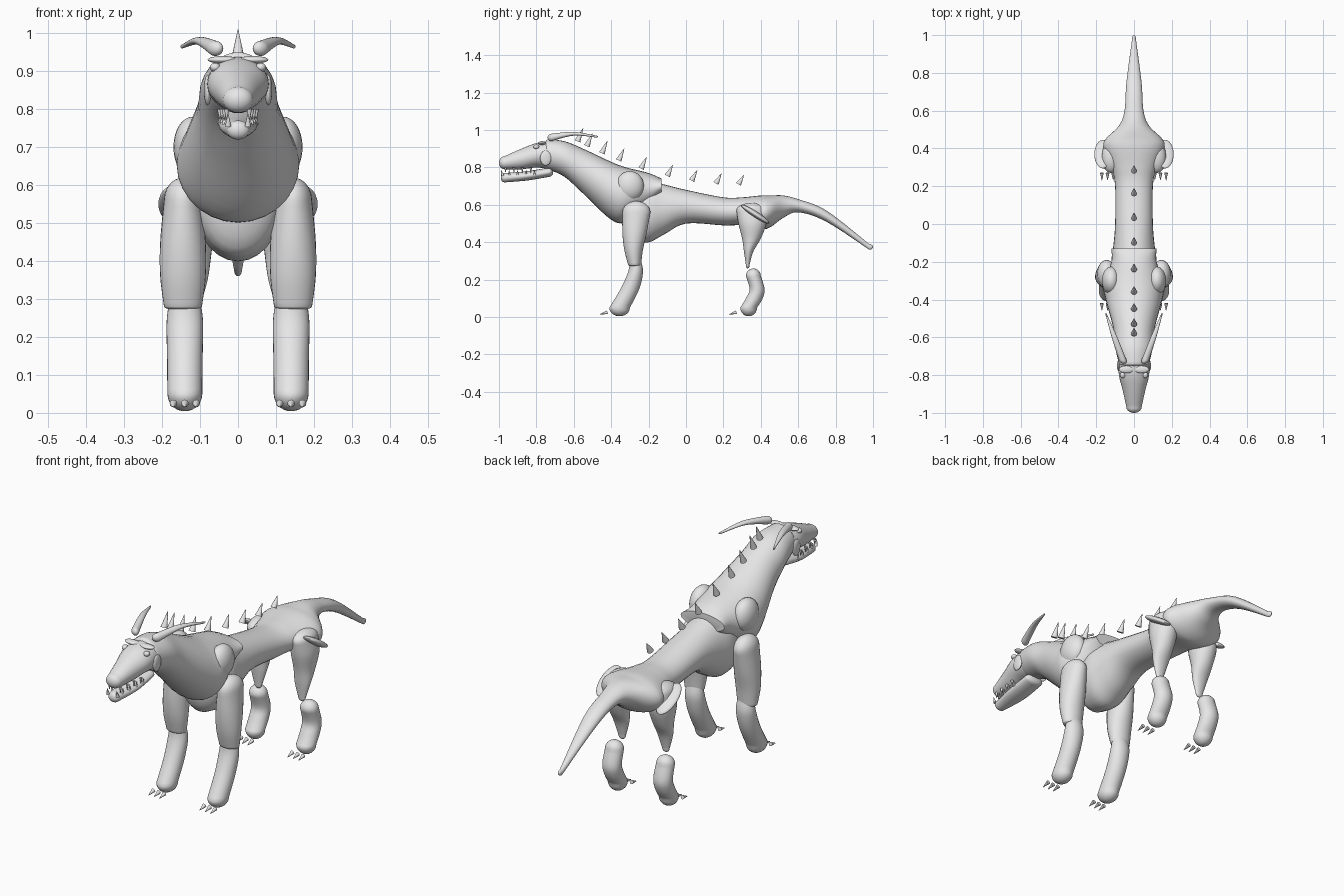
import bpy, bmesh, math
from mathutils import Vector, Matrix

cube = bpy.data.objects.get("Cube")
if cube:
    bpy.data.objects.remove(cube, do_unlink=True)

# Single clay grey for the whole creature
grey = bpy.data.materials.new("clay_grey")
grey.use_nodes = True
colour = (0.8, 0.8, 0.8, 1)
grey.diffuse_color = colour
for node in grey.node_tree.nodes:
    if node.type == "BSDF_PRINCIPLED":
        node.inputs["Base Color"].default_value = colour


def finish(name, bm):
    """Turn a bmesh into a smooth-shaded object that keeps sharp edges."""
    bmesh.ops.recalc_face_normals(bm, faces=bm.faces[:])
    for face in bm.faces:
        face.smooth = True
    for edge in bm.edges:
        edge.smooth = edge.calc_face_angle(0) < math.radians(45)
    mesh = bpy.data.meshes.new(name)
    bm.to_mesh(mesh)
    bm.free()
    mesh.materials.append(grey)
    obj = bpy.data.objects.new(name, mesh)
    bpy.context.collection.objects.link(obj)


def spline(before, start, end, after, t):
    """Catmull-Rom blend between the start and end sections."""
    blended = []
    for a, b, c, d in zip(before, start, end, after):
        bend = 2 * a - 5 * b + 4 * c - d + t * (3 * (b - c) + d - a)
        blended.append(b + t * (c - a + t * bend) / 2)
    return blended


def rounded_end(section, bulge):
    """Shrinking sections that close an end with a dome of the given length."""
    station, low, high, half = section
    middle = (low + high) / 2
    dome = []
    for step in range(1, 6):
        angle = step * math.pi / 11
        size = math.cos(angle)
        dome.append((station + bulge * math.sin(angle), middle + (low - middle) * size,
                     middle + (high - middle) * size, half * size))
    return dome


def loft(name, axis, sections, bulges, x=0, splay=0, steps=5, count=28):
    """Skin ellipses given as (station, low, high, half width).
    Along y, low and high are heights; along z, they are depths."""
    padded = [sections[0], *sections, sections[-1]]
    rows = rounded_end(sections[0], bulges[0])[::-1] if bulges[0] else []
    for i in range(len(sections) - 1):
        rows += [spline(*padded[i:i + 4], j / steps) for j in range(steps)]
    rows.append(sections[-1])
    if bulges[1]:
        rows += rounded_end(sections[-1], bulges[1])
    bm = bmesh.new()
    rings = []
    for station, low, high, half in rows:
        centre = x + splay * (station - sections[0][0])
        ring = []
        for k in range(count):
            angle = math.tau * k / count
            across = centre + half * math.cos(angle)
            other = (low + high) / 2 + (high - low) / 2 * math.sin(angle)
            point = (across, station, other) if axis == "y" else (across, other, station)
            ring.append(bm.verts.new(point))
        rings.append(ring)
    for a, b in zip(rings, rings[1:]):
        for k in range(count):
            n = (k + 1) % count
            bm.faces.new((a[k], a[n], b[n], b[k]))
    bm.faces.new(rings[0])
    bm.faces.new(rings[-1])
    finish(name, bm)


def spike(name, base, offset, radius):
    base, axis = Vector(base), Vector(offset)
    turn = axis.to_track_quat("Z", "Y").to_matrix().to_4x4()
    bm = bmesh.new()
    bmesh.ops.create_cone(bm, cap_ends=True, segments=12, radius1=radius, radius2=radius / 20,
                          depth=axis.length, matrix=Matrix.Translation(base + axis / 2) @ turn)
    finish(name, bm)


def ball(name, centre, radii, tilt=0):
    matrix = (Matrix.Translation(centre) @ Matrix.Rotation(math.radians(tilt), 4, "X")
              @ Matrix.Diagonal((*radii, 1)))
    bm = bmesh.new()
    bmesh.ops.create_uvsphere(bm, u_segments=24, v_segments=16, radius=1, matrix=matrix)
    finish(name, bm)


# Torso running into the tail
loft("torso_and_tail", "y", [
    (-0.28, 0.41, 0.71, 0.11), (-0.2, 0.4, 0.73, 0.12), (-0.12, 0.44, 0.71, 0.11),
    (0, 0.5, 0.68, 0.1), (0.2, 0.49, 0.64, 0.1), (0.3, 0.49, 0.64, 0.12),
    (0.4, 0.47, 0.65, 0.16), (0.45, 0.48, 0.65, 0.15), (0.52, 0.53, 0.65, 0.08),
    (0.6, 0.56, 0.63, 0.05), (0.75, 0.51, 0.57, 0.04), (0.98, 0.36, 0.39, 0.01)], (-0.07, 0.02))

# Neck and chest mantle, flat where it ends over the torso
loft("neck_and_chest", "y", [
    (-0.74, 0.79, 0.95, 0.08), (-0.65, 0.75, 0.94, 0.1), (-0.55, 0.66, 0.9, 0.11),
    (-0.4, 0.52, 0.83, 0.15), (-0.32, 0.51, 0.8, 0.16), (-0.2, 0.59, 0.77, 0.12),
    (-0.13, 0.66, 0.74, 0.12)], (-0.02, 0))

# Head and lower jaw
loft("head", "y", [
    (-0.97, 0.79, 0.86, 0.04), (-0.88, 0.79, 0.9, 0.06), (-0.8, 0.8, 0.93, 0.08),
    (-0.73, 0.79, 0.94, 0.08)], (-0.03, 0))
loft("lower_jaw", "y", [
    (-0.97, 0.72, 0.77, 0.03), (-0.85, 0.73, 0.78, 0.05), (-0.73, 0.75, 0.8, 0.05)],
    (-0.02, 0.02))

# Back spikes, leaning to the rear along the falling line of the back
spike_places = [-0.58, -0.53, -0.45, -0.36, -0.24, -0.1, 0.03, 0.16, 0.28]
for y in spike_places:
    along = (y - spike_places[-1]) / (spike_places[0] - spike_places[-1])
    spike("back_spike", (0, y, 0.71 + 0.23 * along ** 2), (0, 0.03, 0.05 + 0.02 * along), 0.016)

for side, label in ((1, "left"), (-1, "right")):
    leg_x = side * 0.14

    # Head details
    ball(label + "_eye", (side * 0.06, -0.8, 0.91), (0.014, 0.016, 0.012))
    ball(label + "_cheek_plate", (side * 0.08, -0.75, 0.85), (0.01, 0.03, 0.04))
    ball(label + "_brow", (side * 0.04, -0.77, 0.93), (0.04, 0.02, 0.01))
    loft(label + "_horn", "y", [
        (-0.72, 0.94, 0.98, 0.02), (-0.6, 0.97, 0.99, 0.015), (-0.48, 0.96, 0.97, 0.004)],
        (-0.02, 0.01), side * 0.06, side * 0.36)

    # Teeth set along both jaws
    for i in range(4):
        x, y = side * (0.03 + 0.006 * i), 0.045 * i - 0.965
        spike(label + "_upper_tooth", (x, y, 0.8), (0, 0, -0.03), 0.007)
        spike(label + "_lower_tooth", (x, y + 0.02, 0.76), (0, 0, 0.03), 0.006)
    spike(label + "_fang", (side * 0.026, -0.98, 0.755), (0, -0.01, 0.035), 0.008)

    # Shoulder and hip plates
    ball(label + "_shoulder", (side * 0.12, -0.3, 0.7), (0.05, 0.075, 0.08))
    ball(label + "_hip_plate", (side * 0.165, 0.37, 0.55), (0.045, 0.09, 0.016), -33)

    # Front leg in two overlapping pieces
    loft(label + "_front_upper_leg", "z", [
        (0.28, -0.31, -0.24, 0.05), (0.36, -0.33, -0.23, 0.06), (0.45, -0.34, -0.21, 0.06),
        (0.56, -0.34, -0.19, 0.05)], (-0.01, 0.06), side * 0.145)
    loft(label + "_front_foot", "z", [
        (0.05, -0.41, -0.3, 0.046), (0.15, -0.35, -0.25, 0.047), (0.24, -0.31, -0.23, 0.048),
        (0.3, -0.3, -0.24, 0.04)], (-0.046, 0.02), leg_x)

    # Hind thigh tapering to a point, with a separate foot below
    loft(label + "_thigh", "z", [
        (0.28, 0.32, 0.34, 0.02), (0.35, 0.31, 0.36, 0.04), (0.42, 0.3, 0.4, 0.05),
        (0.5, 0.28, 0.43, 0.06), (0.57, 0.27, 0.43, 0.05)], (-0.02, 0.04), side * 0.12)
    loft(label + "_hind_foot", "z", [
        (0.05, 0.29, 0.38, 0.046), (0.1, 0.32, 0.41, 0.046), (0.15, 0.34, 0.42, 0.046),
        (0.22, 0.32, 0.4, 0.044)], (-0.046, 0.04), leg_x)

    # Three claws ahead of each foot
    for end, y in (("front", -0.42), ("hind", 0.27)):
        for i in (-1, 0, 1):
            spike(f"{label}_{end}_claw", (leg_x + 0.03 * i, y, 0.025), (0, -0.04, -0.01), 0.01)
